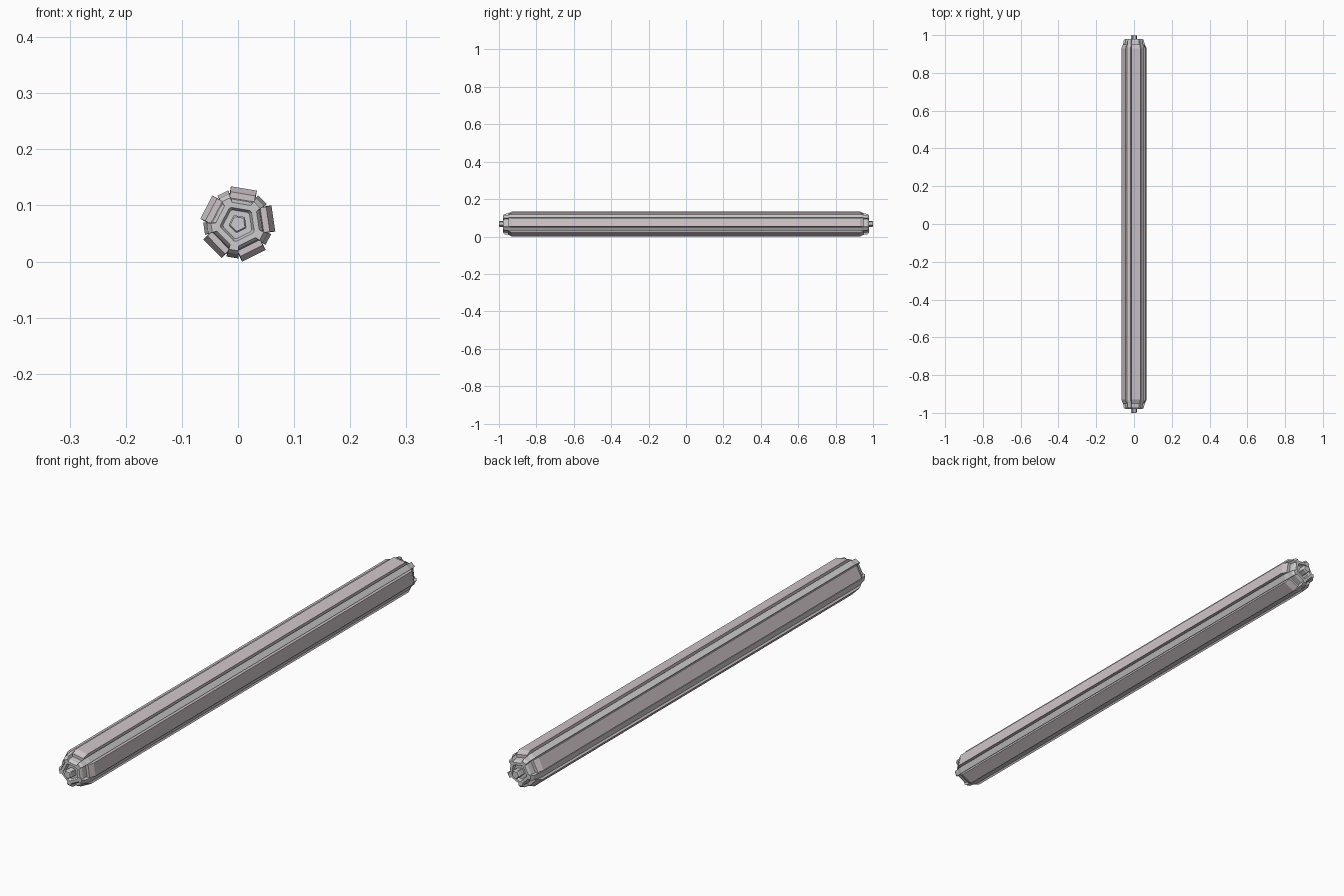
import bpy, bmesh, math

if "Cube" in bpy.data.objects:
    bpy.data.objects.remove(bpy.data.objects["Cube"])

ZC = 0.0675                      # height of the long axis
A0 = math.radians(8.5)           # direction of the first pad
STEP = math.radians(72)

pad_mat = bpy.data.materials.new("pale_pink_grey")
pad_mat.diffuse_color = (0.62, 0.55, 0.57, 1)
pad_mat.use_nodes = True
pad_mat.node_tree.nodes["Principled BSDF"].inputs["Base Color"].default_value = pad_mat.diffuse_color


def loft(name, sections, mat=None):
    """Skin a list of (y, [(x, z), ...]) sections and cap both ends."""
    bm = bmesh.new()
    rings = [[bm.verts.new((x, y, z + ZC)) for x, z in pts] for y, pts in sections]
    n = len(rings[0])
    for a, b in zip(rings, rings[1:]):
        for i in range(n):
            j = (i + 1) % n
            bm.faces.new((a[i], a[j], b[j], b[i]))
    bm.faces.new(rings[0])
    bm.faces.new(rings[-1])
    bmesh.ops.recalc_face_normals(bm, faces=bm.faces)
    me = bpy.data.meshes.new(name)
    bm.to_mesh(me)
    bm.free()
    ob = bpy.data.objects.new(name, me)
    bpy.context.collection.objects.link(ob)
    if mat:
        me.materials.append(mat)
    return ob


def turned(pts, ang):
    c, s = math.cos(ang), math.sin(ang)
    return [(r * c - t * s, r * s + t * c) for r, t in pts]


def core_profile(scale):
    """Five flat ridges with a shallow channel for each pad between them."""
    pts = []
    for k in range(5):
        pts += turned([(0.046, -0.0215), (0.046, 0.0215)], A0 + k * STEP)
        pts += turned([(0.061, -0.011), (0.061, 0.011)], A0 + (k + 0.5) * STEP)
    return [(x * scale, z * scale) for x, z in pts]


def pentagon(r):
    """Pentagon, corners on the ridges; doubled up to match the core's 20 points."""
    c = [(r * math.cos(A0 + (k + 0.5) * STEP), r * math.sin(A0 + (k + 0.5) * STEP))
         for k in range(5)]
    pts = []
    for k in range(5):
        p, q = c[k - 1], c[k]
        for f in (0.25, 0.75, 0.93, 1.07):
            g = f
            a, b = p, q
            if f > 1:
                a, b, g = q, c[(k + 1) % 5], f - 1
            pts.append((a[0] + (b[0] - a[0]) * g, a[1] + (b[1] - a[1]) * g))
    return pts


# Core with tapered collars, recessed pentagon ends and small end pins
half = [(0.935, core_profile(1.0)), (0.952, core_profile(0.93)),
        (0.970, core_profile(0.90)), (0.979, core_profile(0.78)),
        (0.979, pentagon(0.033)), (0.970, pentagon(0.028)),
        (0.970, pentagon(0.017)), (0.996, pentagon(0.017)),
        (1.000, pentagon(0.014))]
loft("core", [(-y, p) for y, p in reversed(half)] + half)

# Five long pads with chamfered ends
for k in range(5):
    def pad(top, w):
        return turned([(0.040, -w), (top, -w), (top, w), (0.040, w)], A0 + k * STEP)
    full, end = pad(0.0637, 0.0235), pad(0.054, 0.0225)
    loft(f"pad_{k + 1}", [(-0.95, end), (-0.93, full), (0.93, full), (0.95, end)], pad_mat)
